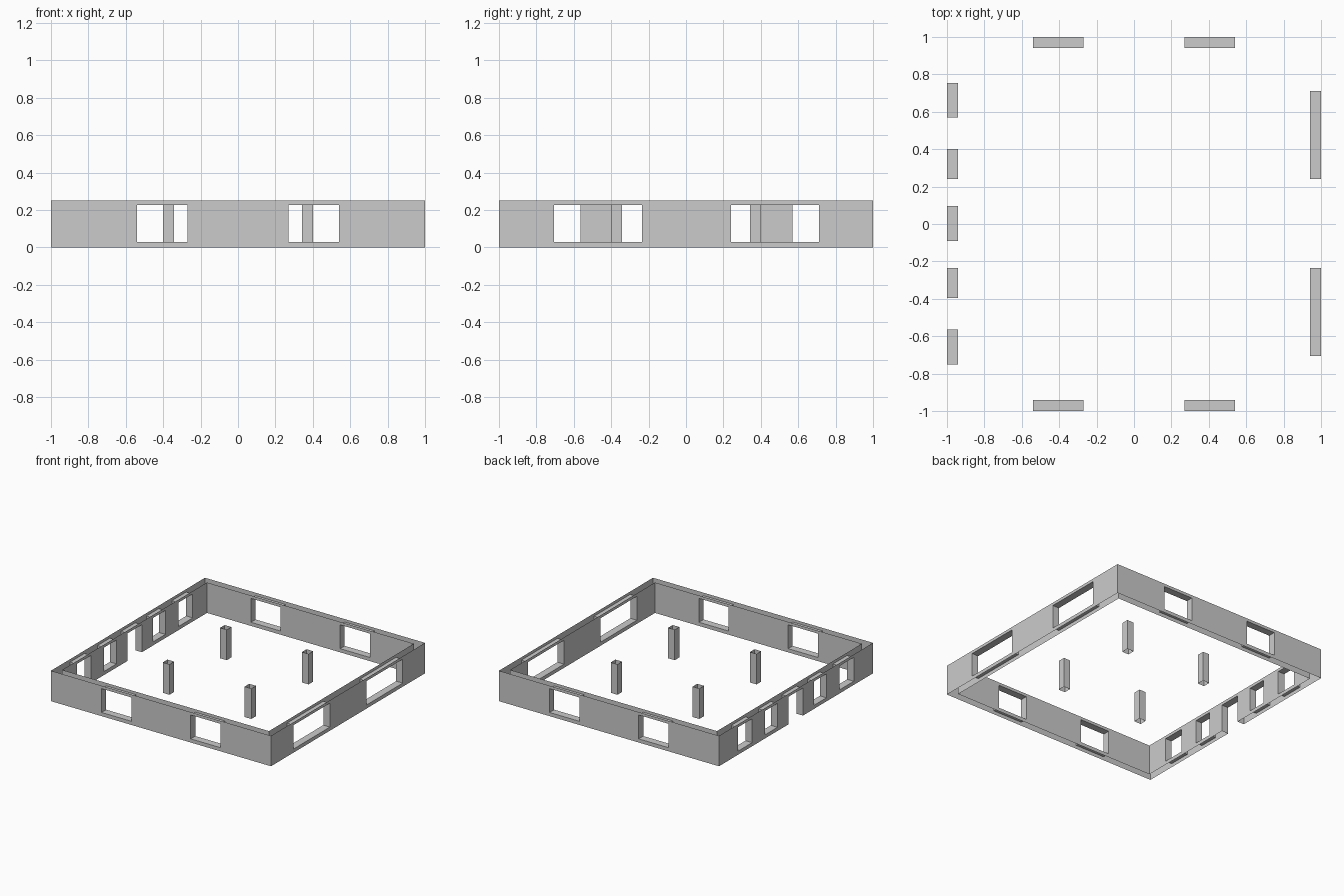
import bpy, bmesh, math
from mathutils import Matrix

if "Cube" in bpy.data.objects:
    bpy.data.objects.remove(bpy.data.objects["Cube"])

H, T = 0.25, 0.06          # wall height and thickness
SILL, HEAD = 0.03, 0.226   # opening levels


def finish(bm, name):
    bmesh.ops.remove_doubles(bm, verts=bm.verts, dist=1e-5)
    mesh = bpy.data.meshes.new(name)
    bm.to_mesh(mesh)
    bm.free()
    obj = bpy.data.objects.new(name, mesh)
    bpy.context.collection.objects.link(obj)
    return obj


def wall(name, turns, openings):
    """Hollow wall on the -y side, turned by quarter turns. Opening: (u0, u1, sill)."""
    bm = bmesh.new()

    def quad(*pts):
        bm.faces.new([bm.verts.new(p) for p in pts])

    # outer and inner skins, left open along top and bottom
    for y, end in ((-1, 1), (-1 + T, 1 - T)):
        us = sorted([-end, end] + [u for o in openings for u in o[:2]])
        zs = (0, SILL, HEAD, H)
        for a, b in zip(us, us[1:]):
            for c, d in zip(zs, zs[1:]):
                mid = (a + b) / 2
                if any(o[0] < mid < o[1] and o[2] <= c and d <= HEAD for o in openings):
                    continue
                pts = [(a, y, c), (b, y, c), (b, y, d), (a, y, d)]
                quad(*(pts if y == -1 else pts[::-1]))

    # jambs, heads and sills of the openings
    o, i = -1, -1 + T
    for a, b, s in openings:
        quad((a, o, s), (a, o, HEAD), (a, i, HEAD), (a, i, s))
        quad((b, o, s), (b, i, s), (b, i, HEAD), (b, o, HEAD))
        quad((a, o, HEAD), (b, o, HEAD), (b, i, HEAD), (a, i, HEAD))
        if s > 0:
            quad((a, o, s), (a, i, s), (b, i, s), (b, o, s))

    bm.transform(Matrix.Rotation(turns * math.pi / 2, 4, 'Z'))
    finish(bm, name)


# four walls; the left one has a doorway in the middle
pair = [(-0.54, -0.27, SILL), (0.27, 0.54, SILL)]
wall("front_wall", 0, pair)
wall("back_wall", 2, pair)
wall("right_wall", 1, [(-0.705, -0.235, SILL), (0.24, 0.71, SILL)])
wall("left_wall", 3, [(-0.755, -0.57, SILL), (-0.40, -0.24, SILL), (-0.095, 0.09, 0),
                      (0.235, 0.395, SILL), (0.565, 0.75, SILL)])

# four inner columns, open tubes
for n, (x, y) in enumerate([(sx * 0.372, sy * 0.372) for sx in (-1, 1) for sy in (-1, 1)]):
    bm = bmesh.new()
    bmesh.ops.create_cube(bm, size=1, matrix=Matrix.Translation((x, y, H / 2))
                          @ Matrix.Diagonal((0.06, 0.06, H, 1)))
    bm.normal_update()
    caps = [f for f in bm.faces if abs(f.normal.z) > 0.5]
    bmesh.ops.delete(bm, geom=caps, context='FACES')
    finish(bm, f"column_{n + 1}")
